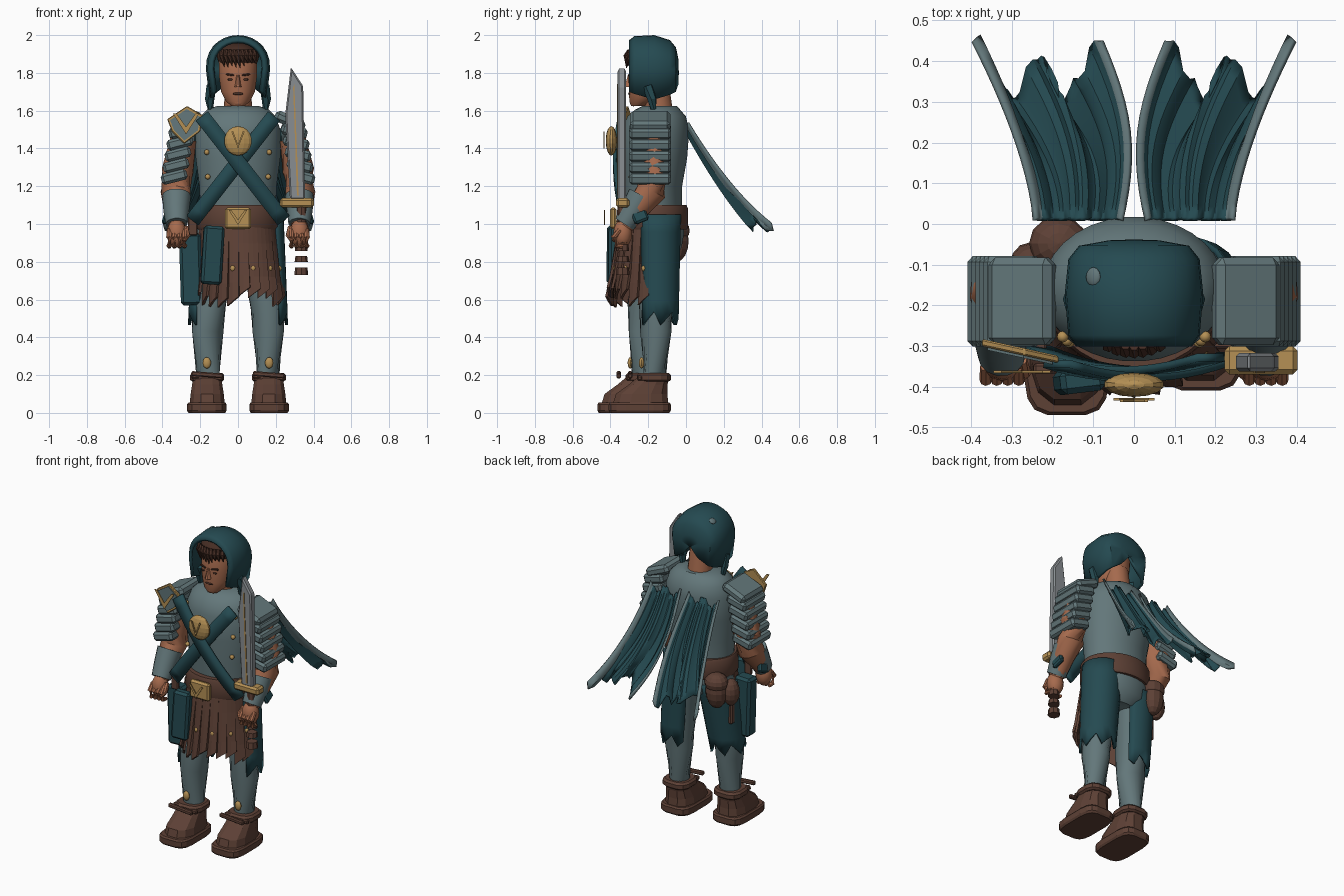
import bpy, bmesh, random
from math import sin, cos, pi, radians, sqrt
from mathutils import Vector, Matrix, Euler

random.seed(4)
cube = bpy.data.objects.get("Cube")
if cube:
    bpy.data.objects.remove(cube)


def colour(name, *rgb):
    m = bpy.data.materials.new(name)
    m.use_nodes = True
    m.diffuse_color = (*rgb, 1)
    m.node_tree.nodes["Principled BSDF"].inputs["Base Color"].default_value = (*rgb, 1)
    return m


teal = colour("dark teal cloth", .018, .068, .082)
steel = colour("blue grey steel", .125, .185, .195)
brown = colour("brown leather", .11, .052, .036)
gold = colour("dull gold", .46, .28, .09)
flesh = colour("tan flesh", .38, .145, .075)
hair_dark = colour("dark hair", .06, .026, .017)
blade_grey = colour("blade grey", .25, .27, .285)


def finish(name, bm, mats, smooth=True, thick=0, bevel=0):
    bmesh.ops.recalc_face_normals(bm, faces=bm.faces[:])
    me = bpy.data.meshes.new(name)
    bm.to_mesh(me)
    bm.free()
    for m in (mats if isinstance(mats, list) else [mats]):
        me.materials.append(m)
    if smooth:
        me.shade_smooth()
        me.set_sharp_from_angle(angle=radians(40))
    ob = bpy.data.objects.new(name, me)
    bpy.context.scene.collection.objects.link(ob)
    if thick:
        mod = ob.modifiers.new("thickness", 'SOLIDIFY')
        mod.thickness, mod.offset = thick, 0
    if bevel:
        mod = ob.modifiers.new("bevel", 'BEVEL')
        mod.width, mod.segments = bevel, 1
    return ob


def loft(name, rows, mat, closed=True, rule=None, **style):
    """Skin rows of points; closed rows are capped at both ends."""
    bm = bmesh.new()
    grid = [[bm.verts.new(p) for p in row] for row in rows]
    n = len(grid[0])
    for a, b in zip(grid, grid[1:]):
        for j in range(n if closed else n - 1):
            k = (j + 1) % n
            f = bm.faces.new((a[j], a[k], b[k], b[j]))
            f.material_index = rule(j) if rule else 0
    if closed:
        bm.faces.new(grid[0])
        bm.faces.new(grid[-1])
    return finish(name, bm, mat, **style)


def ring(z, cx, cy, rx, ry, n=24, power=2):
    pts = []
    for i in range(n):
        c, s = cos(2 * pi * (i + .5) / n), sin(2 * pi * (i + .5) / n)
        bend = lambda v: abs(v) ** (2 / power) * (1 if v > 0 else -1)
        pts.append((cx + rx * bend(c), cy + ry * bend(s), z))
    return pts


def limb(name, path, radii, mat, n=14, **style):
    path = [Vector(p) for p in path]
    rows = []
    for i, p in enumerate(path):
        way = path[min(i + 1, len(path) - 1)] - path[max(i - 1, 0)]
        q = way.to_track_quat('Z', 'Y')
        rows.append([p + q @ Vector((cos(2 * pi * k / n), sin(2 * pi * k / n), 0)) * radii[i]
                     for k in range(n)])
    return loft(name, rows, mat, **style)


def box(name, loc, size, mat, bevel=.01, rot=(0, 0, 0)):
    bm = bmesh.new()
    bmesh.ops.create_cube(bm, size=1, matrix=Matrix.LocRotScale(Vector(loc), Euler(rot), Vector(size)))
    return finish(name, bm, mat, smooth=False, bevel=bevel)


def ball(name, loc, size, mat, rot=(0, 0, 0), smooth=True, n=12):
    bm = bmesh.new()
    bmesh.ops.create_uvsphere(bm, u_segments=n, v_segments=n // 2 + 2, radius=1,
                              matrix=Matrix.LocRotScale(Vector(loc), Euler(rot), Vector(size)))
    return finish(name, bm, mat, smooth=smooth)


def plate(name, outline, y, thick, mat, slant=0, bevel=0):
    """Flat outline in x and z, thickened along y; slant turns it with x."""
    bm = bmesh.new()
    x0 = outline[0][0]
    face = bm.faces.new([bm.verts.new((x, y + slant * (x - x0), z)) for x, z in outline])
    ext = bmesh.ops.extrude_face_region(bm, geom=[face])
    for v in [g for g in ext["geom"] if isinstance(g, bmesh.types.BMVert)]:
        v.co.y += thick
    return finish(name, bm, mat, smooth=False, bevel=bevel)


def chevron(name, x, z, w, h, y):
    t = w * .28
    plate(name, [(x - w, z + h), (x - w + t, z + h), (x, z - h + t * 2), (x + w - t, z + h),
                 (x + w, z + h), (x, z - h)], y, .006, gold)


# Torso, neck and hips
torso = [(1.05, .2, .15, -.17), (1.2, .205, .155, -.175), (1.35, .225, .172, -.165),
         (1.5, .225, .178, -.16), (1.57, .2, .155, -.155), (1.605, .165, .12, -.15), (1.625, .11, .09, -.14)]
loft("torso_armour", [ring(z, 0, cy, rx, ry, 32) for z, rx, ry, cy in torso], steel)
loft("hips", [ring(z, 0, -.16, r, r * .72) for z, r in ((1.06, .2), (.95, .21), (.87, .19), (.82, .12))], steel)
limb("neck", [(0, -.14, 1.57), (0, -.16, 1.75)], [.075, .07], flesh)
loft("belt", [ring(z, 0, -.175, r, r * .85, 32) for z, r in ((.97, .212), (.985, .22), (1.085, .218), (1.1, .21))], brown)

# Head and face
face = [(1.625, -.255, .035, .035), (1.65, -.235, .065, .065), (1.7, -.21, .09, .093), (1.77, -.2, .1, .105),
        (1.86, -.195, .103, .105), (1.93, -.19, .08, .08)]
loft("head", [ring(z, 0, cy, rx, ry) for z, cy, rx, ry in face], flesh)
loft("nose", [ring(1.725, 0, -.305, .02, .022, 8), ring(1.74, 0, -.303, .016, .02, 8),
              ring(1.79, 0, -.298, .008, .01, 8)], flesh)
ball("lips", (0, -.297, 1.69), (.028, .009, .008), hair_dark)
ball("chin", (0, -.278, 1.645), (.03, .02, .022), flesh)
for s in (1, -1):
    ball("eye", (s * .04, -.295, 1.765), (.016, .006, .006), hair_dark)
    box("brow", (s * .042, -.297, 1.79), (.045, .012, .01), hair_dark, .002, (0, s * -.15, s * .15))
ball("hair", (0, -.2, 1.885), (.112, .112, .075), hair_dark)
for i in range(9):
    x = (i - 4) * .021
    y = -.2 - .115 * sqrt(1 - (x / .125) ** 2)
    limb("fringe_lock", [(x, y + .015, 1.92), (x, y, 1.89), (x + .012, y, 1.825 + random.random() * .03)],
         [.012, .016, .002], hair_dark, 6, smooth=False)

# Hood, swept from the face opening to the back of the head
rows = []
for y, rx, top, low in ((-.295, .135, 1.965, 1.7), (-.27, .152, 1.985, 1.69), (-.17, .16, 1.99, 1.66),
                        (-.09, .152, 1.965, 1.685), (-.062, .13, 1.93, 1.7), (-.05, .06, 1.87, 1.74)):
    mid = 1.82
    arch = [(rx * cos(pi * i / 14), y, mid + (top - mid) * sin(pi * i / 14) ** .85) for i in range(15)]
    rows.append([(rx * .88, y, low)] + arch + [(-rx * .88, y, low)])
rows.append([(p[0] * .05, -.048, 1.8) for p in rows[-1]])
loft("hood", rows, teal, closed=False, thick=.02)
for s in (1, -1):
    limb("hood_tie", [(s * .14, -.2, 1.73), (s * .15, -.18, 1.66), (s * .145, -.17, 1.59)], [.03, .025, .012], teal, 6, smooth=False)
ball("hood_patch", (-.1, -.13, 1.958), (.021, .024, .009), steel, (0, -.6, 0))

# Chest straps, medallion, buckle and studs
for s in (1, -1):
    rows = []
    for i in range(13):
        t = i / 12
        x, z = -.19 + .43 * t, 1.57 - .55 * t
        y = -.368 + .9 * x * x - s * .008
        rows.append([(s * (x - .032), y, z - .025), (s * (x + .032), y, z + .025)])
    loft("chest_strap", rows, teal, closed=False, thick=.02)
    for x, z in ((.16, 1.25), (.165, 1.38), (.175, 1.51)):
        ball("chest_stud", (s * x, -.165 - .178 * sqrt(1 - (x / .225) ** 2), z), (.014, .014, .014), gold)
ball("medallion", (0, -.395, 1.44), (.075, .03, .078), gold, smooth=False, n=14)
chevron("medallion_mark", 0, 1.445, .035, .045, -.437)
box("buckle", (0, -.385, 1.03), (.14, .035, .115), gold, .012)
chevron("buckle_mark", 0, 1.035, .05, .04, -.434)

# Arms with layered shoulder plates, bracers and hands
for s in (1, -1):
    box("shoulder_cap", (s * .275, -.19, 1.545), (.17, .215, .06), steel, .018, (0, s * .4, 0))
    for i in range(5):
        box("shoulder_plate", (s * (.298 + .01 * i), -.19, 1.49 - .06 * i), (.14, .222, .058), steel, .014, (0, s * .25, 0))
    limb("arm", [(s * .29, -.17, 1.45), (s * .32, -.17, 1.28), (s * .33, -.185, 1.17), (s * .33, -.25, 1.09),
                 (s * .325, -.32, .99)], [.07, .085, .08, .065, .045], flesh)
    limb("bracer", [(s * .325, -.235, 1.15), (s * .327, -.28, 1.07), (s * .325, -.325, 1)], [.076, .068, .058], steel)
    box("bracer_flap", (s * .375, -.25, 1.055), (.03, .08, .1), teal, .01, (.4, s * -.3, 0))
    ball("hand", (s * .325, -.335, .95), (.052, .05, .075), flesh)
    for k in range(4):
        x = s * (.283 + .027 * k)
        limb("finger", [(x, -.35, .97), (x, -.382, .93), (x, -.365, .885), (x, -.335, .88)], [.014, .016, .015, .011], flesh, 8)
    limb("thumb", [(s * .28, -.335, .98), (s * .268, -.365, .94), (s * .285, -.385, .91)], [.018, .016, .01], flesh, 8)

# Shield badge on the right shoulder
badge = [(-.375, 1.555), (-.27, 1.625), (-.185, 1.575), (-.2, 1.49), (-.285, 1.425), (-.35, 1.49)]
plate("badge_rim", badge, -.3, .018, gold, -.22, .004)
plate("badge_face", [(-.28 + (x + .28) * .84, 1.525 + (z - 1.525) * .84) for x, z in badge], -.31, .012, steel, -.22)
chevron("badge_mark", -.275, 1.53, .07, .055, -.366)

# Sword held upright in the left hand
plate("sword_blade", [(.275, 1.13), (.25, 1.58), (.28, 1.83), (.345, 1.73), (.355, 1.13)], -.362, .045, blade_grey, bevel=.008)
plate("blade_line", [(.312, 1.15), (.292, 1.72), (.298, 1.74), (.322, 1.15)], -.366, .006, gold)
box("sword_guard", (.312, -.335, 1.112), (.18, .07, .05), gold, .012)
for z, h, r in ((1.05, .08, .032), (.95, .1, .03), (.875, .035, .034), (.815, .03, .035), (.75, .04, .037)):
    limb("sword_grip", [(.335, -.335, z + h / 2), (.335, -.335, z - h / 2)], [r * .88, r], brown, 8, smooth=False)

# Leather strip skirt over the front
count = 12
for i in range(count):
    drop = .575 + .07 * random.random()
    rows = []
    for v in range(5):
        t = v / 4
        row = []
        for k in range(3):
            a = radians(186 + 168 * (i + k * .54) / count)
            r = 1 + .05 * (k - 1) * t
            z = .985 + (drop - .985) * t + (.025 * (k - 1) if v == 4 else 0)
            row.append(((.2 + .035 * t) * r * cos(a), -.175 + (.18 + .055 * t) * r * sin(a), z))
        rows.append(row)
    loft("skirt_strip", rows, brown, closed=False, smooth=False, thick=.014)
    if i % 2:
        a = radians(186 + 168 * (i + .5) / count)
        ball("skirt_stud", (.222 * cos(a), -.175 + .213 * sin(a), .765), (.014, .012, .016), gold)

# Legs, thigh cloth and boots; the right leg steps forward
for s in (1, -1):
    dy = -.06 if s < 0 else 0
    limb("leg", [(s * .115, -.145, .97), (s * .135, -.15 + dy / 2, .75), (s * .155, -.16 + dy, .57),
                 (s * .16, -.16 + dy, .43), (s * .16, -.165 + dy, .16)], [.1, .102, .09, .084, .06], steel, 20)
    rows = []
    top = 1.05 if s > 0 else .93
    for v in range(7):
        t = v / 6
        row = []
        for k in range(11):
            a = radians(-50 + 19 * k)
            z = top + (.5 - top) * t + (.035 * (k % 3 - 1) if v == 6 else 0)
            r = .115 - .012 * t
            row.append((s * (.12 + .035 * t + r * cos(a)), -.148 + dy * t + r * sin(a), z))
        rows.append(row)
    loft("thigh_cloth", rows, teal, closed=False, thick=.014)
    ball("shin_stud", (s * .165, -.235 + dy, .265), (.022, .014, .03), gold)
    loft("boot_sole", [ring(z, s * .165, -.245 + dy, r, r + .06, 16, 4)
                       for z, r in ((0, .098), (.012, .106), (.045, .106), (.055, .098))], brown, smooth=False)
    loft("boot", [ring(z, s * .163, cy + dy, rx, ry, 12, 2.6) for z, cy, rx, ry in
                  ((.05, -.24, .095, .15), (.1, -.235, .09, .14), (.15, -.2, .082, .105), (.2, -.165, .075, .08))],
         brown, smooth=False)
    loft("boot_cuff", [ring(z, s * .163, -.17 + dy, r, r, 12, 3) for z, r in ((.165, .08), (.175, .092), (.2, .092), (.212, .08))],
         brown, smooth=False)
    for k in range(2):
        box("boot_lace", (s * .163, -.245 - .05 * k + dy, .19 + .012 * k), (.17, .024, .026), brown, .006, (0, .08, 0))

# Hip bags and rear pouches
box("hip_bag", (-.25, -.25, .76), (.115, .09, .38), teal, .015, (0, -.03, 0))
box("front_bag", (-.135, -.385, .835), (.11, .06, .31), teal, .014, (0, .06, .12))
box("bag_strap", (-.24, -.3, .99), (.05, .02, .1), brown, .005)
ball("rear_pouch", (-.185, -.05, .91), (.068, .064, .11), brown, smooth=False)
ball("pouch_flap", (-.185, -.048, .965), (.073, .068, .06), brown, smooth=False)
ball("small_pouch", (-.255, -.1, .9), (.05, .055, .085), brown, smooth=False)
box("pouch_strap", (-.235, -.13, .78), (.03, .04, .2), brown, .008)

# Two-part pleated cape with ragged hem
for s in (1, -1):
    rows = []
    for v in range(13):
        t = v / 12
        row = []
        for k in range(25):
            u = k / 24
            reach = .33 + .12 * abs(cos(2 * pi * u)) ** 3 - (.05 if 6 < k < 18 else 0) + .012 * (k % 3 - 1)
            y = .012 + reach * t
            x = .03 + .215 * u + (.05 + .1 * u) * t ** 1.5 - .035 * sin(pi * t) * (1 - u)
            fold = .045 * cos(4 * pi * u) + .018 * cos(14 * pi * u)
            row.append((s * x, y, 1.52 - 1.75 * y + y * y + fold * (.6 + .5 * t)))
        rows.append(row)
    loft("cape_half", rows, [teal, steel], closed=False, rule=lambda j: int(j in (0, 22, 23)), thick=.012)
